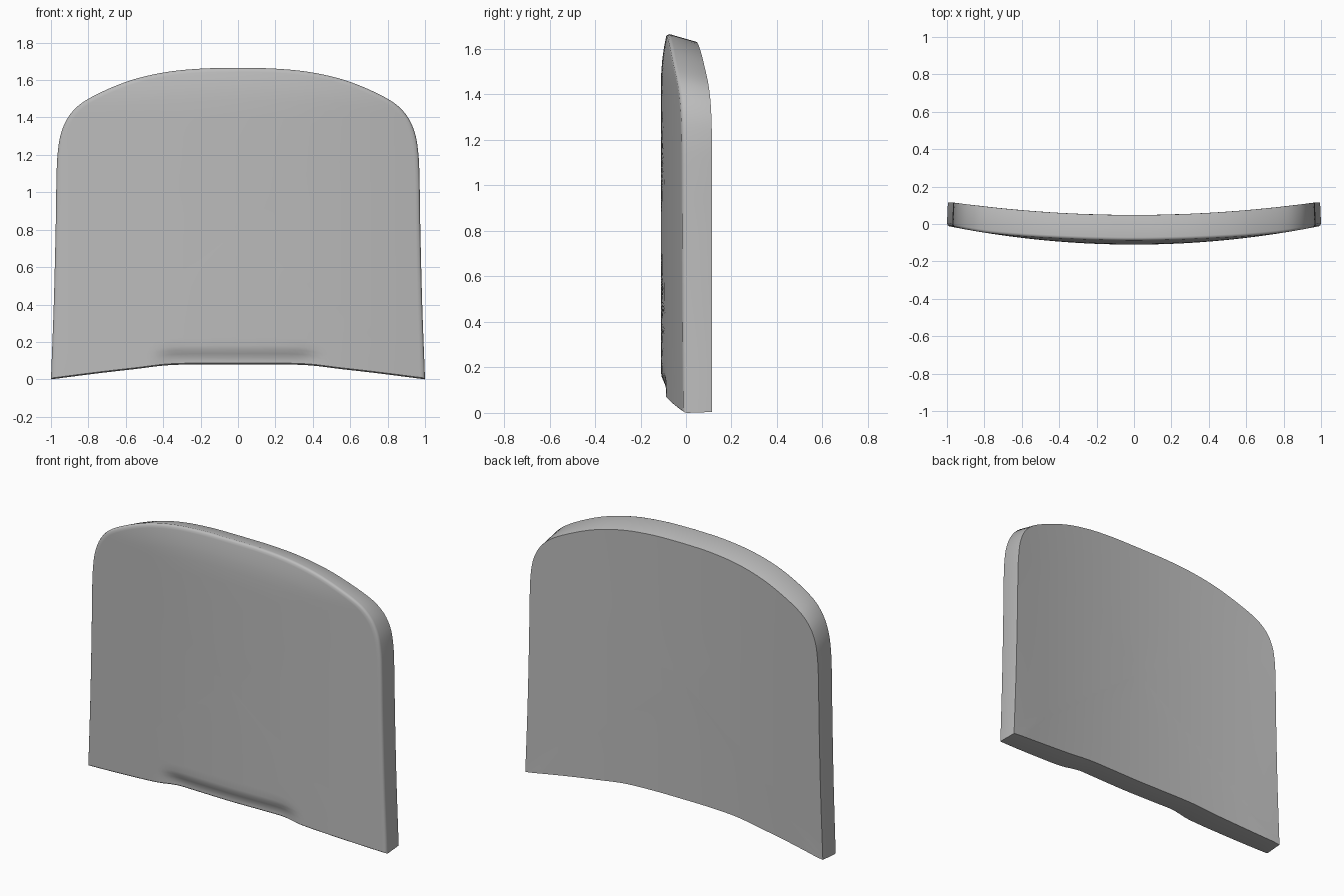
import bpy, bmesh, math
from mathutils import Vector

if "Cube" in bpy.data.objects:
    bpy.data.objects.remove(bpy.data.objects["Cube"], do_unlink=True)

CENTRE = Vector((0, 0.8))
BOTTOM = [(0, .08), (.2, .08), (.38, .075), (.55, .055), (.75, .032), (1, 0)]
SIDE = [(1, 0), (.985, .4), (.975, .8), (.971, 1.05), (.965, 1.2), (.945, 1.32),
        (.895, 1.42), (.8, 1.5), (.6, 1.59), (.4, 1.64), (.2, 1.661), (0, 1.665)]


def smooth(t):
    t = max(0, min(1, t))
    return t * t * (3 - 2 * t)


def spline(points, steps):
    """Smooth curve through the points, without the last point."""
    p = [Vector(q) for q in points]
    p = [2 * p[0] - p[1]] + p + [2 * p[-1] - p[-2]]
    out = []
    for a, b, c, d in zip(p, p[1:], p[2:], p[3:]):
        for i in range(steps):
            t = i / steps
            out.append(.5 * (2 * b + (c - a) * t + (2 * a - 5 * b + 4 * c - d) * t ** 2
                             + (3 * b - a - 3 * c + d) * t ** 3))
    return out


def front_y(x, z):
    # bowed face, leaning back at the top, with a shallow scoop at the bottom
    top = .025 * max(0, (z - 1.45) / .215) ** 2
    scoop = .022 * smooth((.175 - z) / .07) * smooth((.48 - abs(x)) / .15)
    return -.11 + .1 * x * x + top + scoop


def back_y(x, z):
    return .048 + .066 * min(1, abs(x) / .96) ** 2


# Outline: right half, then mirrored
half = spline(BOTTOM, 5) + spline(SIDE, 5) + [Vector(SIDE[-1])]
outline = half + [Vector((-p.x, p.y)) for p in reversed(half[1:-1])]
n = len(outline)

bm = bmesh.new()


def add_ring(scale, depth, offset=0, drop=0):
    ring = []
    for p in outline:
        q = CENTRE + (p - CENTRE) * scale
        z = q.y - drop * smooth((q.y - 1.2) / .4)
        ring.append(bm.verts.new((q.x, depth(q.x, q.y) + offset, z)))
    return ring


def bridge(a, b):
    for i in range(n):
        j = (i + 1) % n
        bm.faces.new((a[i], a[j], b[j], b[i]))


# Front face rings, rounded lip, then back face rings
rings = [add_ring(s, front_y) for s in (.1, .25, .4, .55, .7, .8, .86, .89, .92, .95, .975, .99)]
rings.append(add_ring(.997, front_y, .005))
rings.append(add_ring(1, front_y, .014))
rings += [add_ring(s, back_y, 0, .03) for s in (.995, .9, .75, .6, .45, .3, .1)]
for a, b in zip(rings, rings[1:]):
    bridge(a, b)

# Close both middles
for ring, depth in ((rings[0], front_y), (rings[-1], back_y)):
    hub = bm.verts.new((0, depth(0, .8), .8))
    for i in range(n):
        bm.faces.new((ring[i], ring[(i + 1) % n], hub))
bmesh.ops.recalc_face_normals(bm, faces=bm.faces)

mesh = bpy.data.meshes.new("curved_panel")
bm.to_mesh(mesh)
bm.free()
panel = bpy.data.objects.new("curved_panel", mesh)
bpy.context.collection.objects.link(panel)

# Plain grey
grey = bpy.data.materials.new("plain_grey")
grey.use_nodes = True
colour = (.5, .5, .5, 1)
grey.diffuse_color = colour
grey.node_tree.nodes["Principled BSDF"].inputs["Base Color"].default_value = colour
mesh.materials.append(grey)

bpy.ops.object.select_all(action='DESELECT')
panel.select_set(True)
bpy.context.view_layer.objects.active = panel
bpy.ops.object.shade_smooth_by_angle(angle=math.radians(40))
